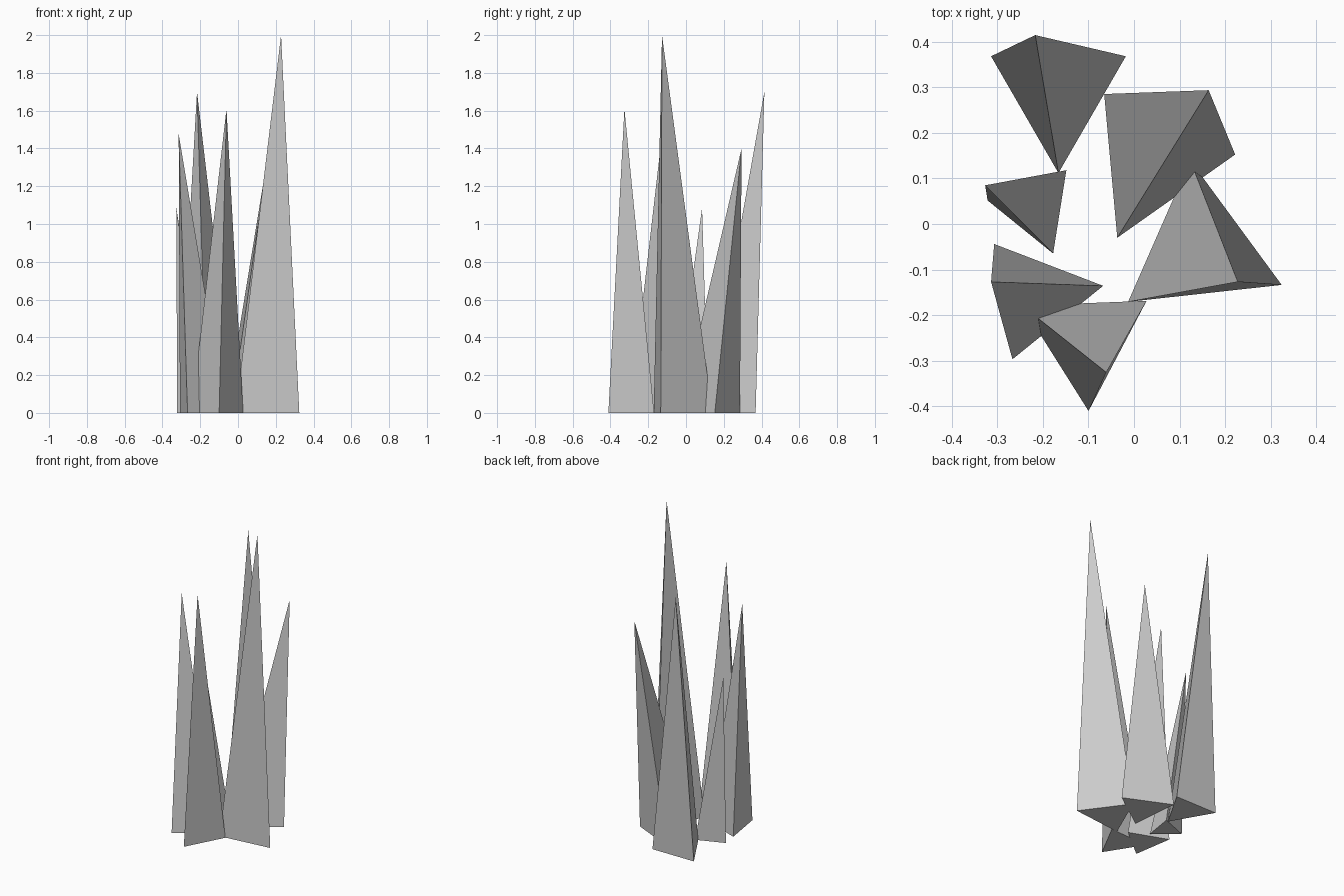
import bpy, bmesh
from math import radians
from mathutils import Matrix, Vector

if "Cube" in bpy.data.objects:
    bpy.data.objects.remove(bpy.data.objects["Cube"])


def blade(name, centre, radius, angle, tip):
    """Three-sided spike on an equilateral base with its tip pulled sideways."""
    bm = bmesh.new()
    base = [bm.verts.new(Vector(centre).to_3d()
                         + Matrix.Rotation(radians(angle + 120 * i), 3, 'Z') @ Vector((radius, 0, 0)))
            for i in range(3)]
    top = bm.verts.new(tip)
    bm.faces.new(base[::-1])
    for i in range(3):
        bm.faces.new((base[i], base[(i + 1) % 3], top))
    bmesh.ops.recalc_face_normals(bm, faces=bm.faces)
    mesh = bpy.data.meshes.new(name)
    bm.to_mesh(mesh)
    bm.free()
    bpy.context.collection.objects.link(bpy.data.objects.new(name, mesh))


# Tuft of six blades: base centre, base radius, base turn, tip position
blades = [
    ((-0.166, 0.283), 0.171, -90, (-0.217, 0.415, 1.70)),
    ((0.040, 0.136), 0.183, 245.2, (0.164, 0.294, 1.40)),
    ((0.145, -0.055), 0.196, -23.7, (0.228, -0.127, 2.00)),
    ((-0.106, -0.253), 0.158, -87.8, (-0.061, -0.326, 1.61)),
    ((-0.214, -0.159), 0.148, 9, (-0.314, -0.127, 1.475)),
    ((-0.216, 0.035), 0.107, -69, (-0.327, 0.085, 1.085)),
]
for n, spec in enumerate(blades, 1):
    blade(f"grass_blade_{n}", *spec)
